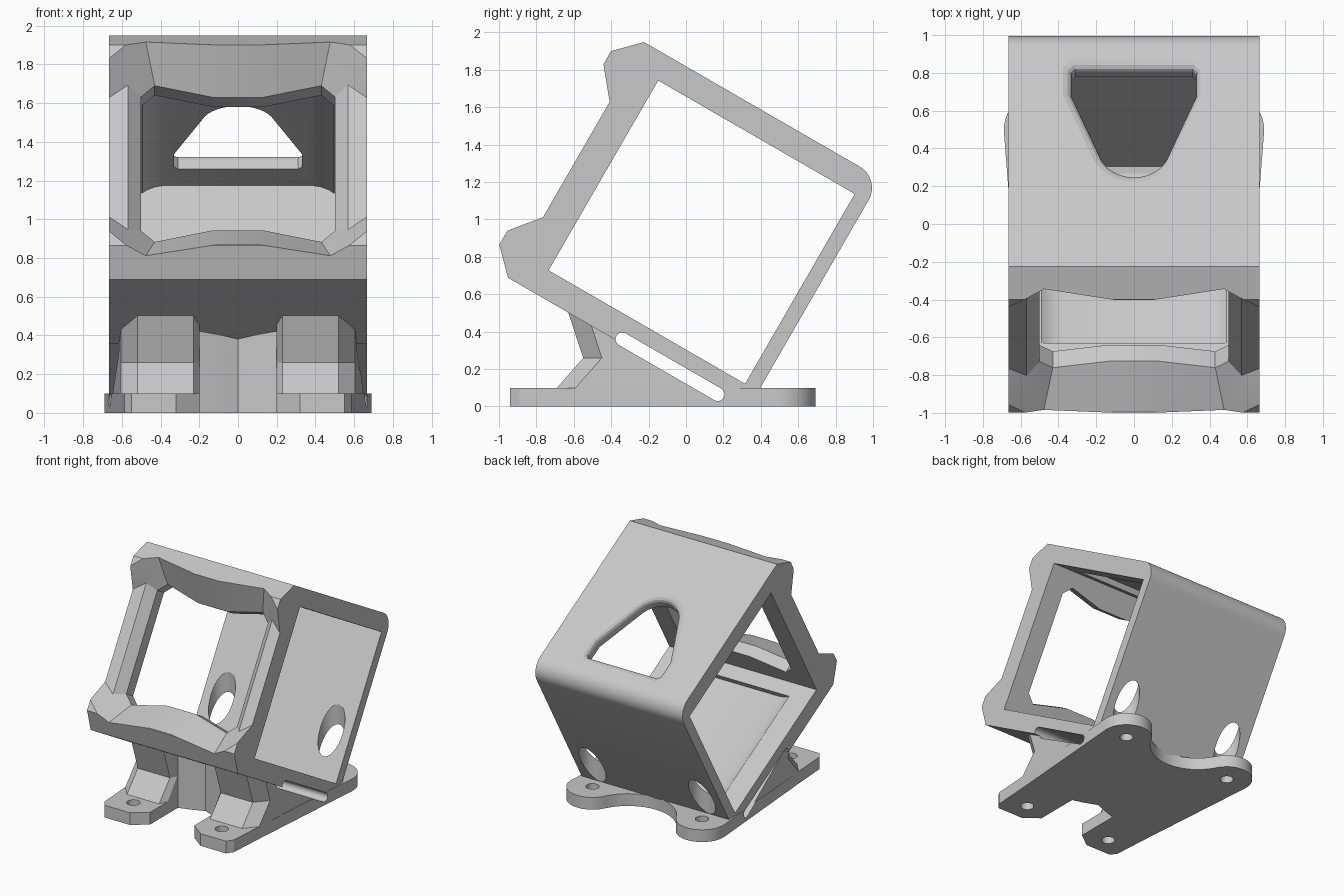
import bpy, bmesh
from math import radians, sin, cos
from mathutils import Matrix, Vector

if "Cube" in bpy.data.objects:
    bpy.data.objects.remove(bpy.data.objects["Cube"])

TILT = Matrix.Rotation(radians(-30), 4, 'X')
FLAT = Matrix.Identity(4)

grey = bpy.data.materials.new("light grey")
grey.use_nodes = True
grey.diffuse_color = (0.58, 0.58, 0.58, 1)
grey.node_tree.nodes["Principled BSDF"].inputs["Base Color"].default_value = grey.diffuse_color


def loft(name, rings, matrix=FLAT):
    """Solid through rings of equal point count, capped at both ends."""
    bm = bmesh.new()
    loops = [[bm.verts.new(p) for p in ring] for ring in rings]
    n = len(loops[0])
    for a, b in zip(loops, loops[1:]):
        for i in range(n):
            j = (i + 1) % n
            bm.faces.new((a[i], a[j], b[j], b[i]))
    bm.faces.new(loops[0])
    bm.faces.new(loops[-1])
    bmesh.ops.recalc_face_normals(bm, faces=bm.faces)
    bm.transform(matrix)
    mesh = bpy.data.meshes.new(name)
    bm.to_mesh(mesh)
    bm.free()
    mesh.materials.append(grey)
    obj = bpy.data.objects.new(name, mesh)
    bpy.context.collection.objects.link(obj)
    return obj


def arc(cx, cy, r, start, end, steps):
    angles = [radians(start + (end - start) * i / steps) for i in range(steps + 1)]
    return [(cx + r * cos(a), cy + r * sin(a)) for a in angles]


def offset(points, d):
    """Move every edge of a counter-clockwise outline outwards by d."""
    result = []
    for i, p in enumerate(points):
        p, q, s = Vector(p), Vector(points[i - 1]), Vector(points[(i + 1) % len(points)])
        e, f = (p - q).normalized(), (s - p).normalized()
        m, n = Vector((e.y, -e.x)), Vector((f.y, -f.x))
        result.append(p + (m + n) * d / (1 + m.dot(n)))
    return result


def across(name, profile, half, matrix=TILT):
    return loft(name, [[(x, u, v) for u, v in profile] for x in (-half, half)], matrix)


def upright(name, outline, low, high):
    return loft(name, [[(x, y, z) for x, y in outline] for z in (low, high)])


def box(u0, u1, v0, v1):
    return [(u0, v0), (u1, v0), (u1, v1), (u0, v1)]


def mirrored(half):
    """Close a half outline running from the front round to the back."""
    return half + [(-x, y) for x, y in reversed(half) if abs(x) > 1e-6]


def cut(obj, cutter):
    mod = obj.modifiers.new("cut", 'BOOLEAN')
    mod.operation, mod.object, mod.solver = 'DIFFERENCE', cutter, 'EXACT'
    bpy.ops.object.select_all(action='DESELECT')
    bpy.context.view_layer.objects.active = obj
    obj.select_set(True)
    bpy.ops.object.modifier_apply(modifier=mod.name)
    bpy.data.objects.remove(cutter)


# Tilted frame: side profile with a rounded rear corner
profile = [(-1.168, 0.12), (0.294, 0.12)]
profile += arc(0.164, 1.445, 0.13, 0, 90, 10)
profile += [(-1.168, 1.575), (-1.297, 1.445), (-1.297, 0.25)]
frame = across("tilted_frame", profile, 0.665)
cut(frame, across("bay", box(-1.0, 0.213, 0.263, 1.435), 1))

# Relief between the two front lips, wider towards the middle
rings = []
for x, s in ((-0.75, -0.07), (-0.57, 0.07), (0.57, 0.07), (0.75, -0.07)):
    relief = [(-1.168, 0.49 - s), (-1.168, 1.21 + s), (-1.34, 1.42 + s), (-1.34, 0.28 - s)]
    rings.append([(x, u, v) for u, v in relief])
cut(frame, loft("relief", rings, TILT))

# Flared front opening
mid = 0.85
corner = [(0.5, 0.4), (0.43, 0.466), (0.13, 0.397)]
upper = corner + [(-x, v) for x, v in reversed(corner)]
opening = [(x, v + mid) for x, v in upper] + [(-x, mid - v) for x, v in upper]
rings = [[(x, u, v) for x, v in offset(opening, d)]
         for u, d in ((-0.8, 0), (-1.1, 0), (-1.4, 0.3))]
cut(frame, loft("opening", rings, TILT))

# Shallow scoops in the floor and the roof of the bay
scoop = [(0.5, 0.58), (0.47, 0.602), (0.43, 0.62), (0.38, 0.63)]
scoop += [(-x, v) for x, v in reversed(scoop)]
scoop += [(-x, -v) for x, v in scoop]
cut(frame, loft("scoops", [[(x, u, mid + v) for x, v in scoop] for u in (-0.88, 0.2129)], TILT))

# Rounded triangular window in the roof, softened at the outside
tip = arc(0, -0.415, 0.19, -90, -25, 6)
window = mirrored(tip + [(0.33, -0.11), (0.33, 0.025), (0.31, 0.045)])
rings = [[(x, u, v) for x, u in offset(window, d)]
         for v, d in ((1.3, 0), (1.535, 0), (1.553, 0.007), (1.566, 0.022), (1.58, 0.06))]
cut(frame, loft("window", rings, TILT))

# Screw access holes through the rear wall
for side in (-1, 1):
    cut(frame, upright("access", arc(side * 0.495, 0.5, 0.1, 0, 348, 29), 0.101, 0.85))
cut(frame, across("ground_trim", box(-2, 2, -1, 0), 2, FLAT))

# Base plate with rounded rear lugs, a curved rear edge and a front notch
half = [(0, -0.42), (0.1, -0.46), (0.2, -0.49), (0.2, -0.85), (0.32, -0.94),
        (0.55, -0.94), (0.585, -0.89), (0.605, -0.585)]
half += arc(0.495, 0.5, 0.194, -4, 153, 16) + arc(0, 0.75, 0.36, -30, -90, 8)
plate = upright("base_plate", mirrored(half), 0, 0.1)
for side in (-1, 1):
    for x, y in ((0.4, -0.78), (0.495, 0.5)):
        cut(plate, upright("screw_hole", arc(side * x, y, 0.05, 0, 345, 23), -0.1, 0.3))

# Wedge support with two leaning front pillars
rings = []
for z, front in ((0.05, -0.69), (0.1, -0.69), (0.26, -0.55), (0.55, -0.645)):
    outline = [(0, -0.42), (0.1, -0.46), (0.2, -0.49), (0.2, min(front + 0.07, -0.5)),
               (0.23, front), (0.52, front), (0.605, front + 0.1), (0.655, 0.15), (0, 0.15)]
    rings.append([(x, y, z) for x, y in mirrored(outline)])
wedge = loft("wedge_support", rings)
cut(wedge, across("wedge_top", box(-2, 2, 0.13, 2), 2))

# Strap slot running through the frame, wedge and plate
slot = arc(0.115, 0.141, 0.036, -90, 90, 10) + arc(-0.475, 0.141, 0.036, 90, 270, 10)
for part in (frame, wedge, plate):
    cut(part, across("strap_slot", slot, 1))
    bpy.ops.object.shade_smooth_by_angle(angle=radians(20))
